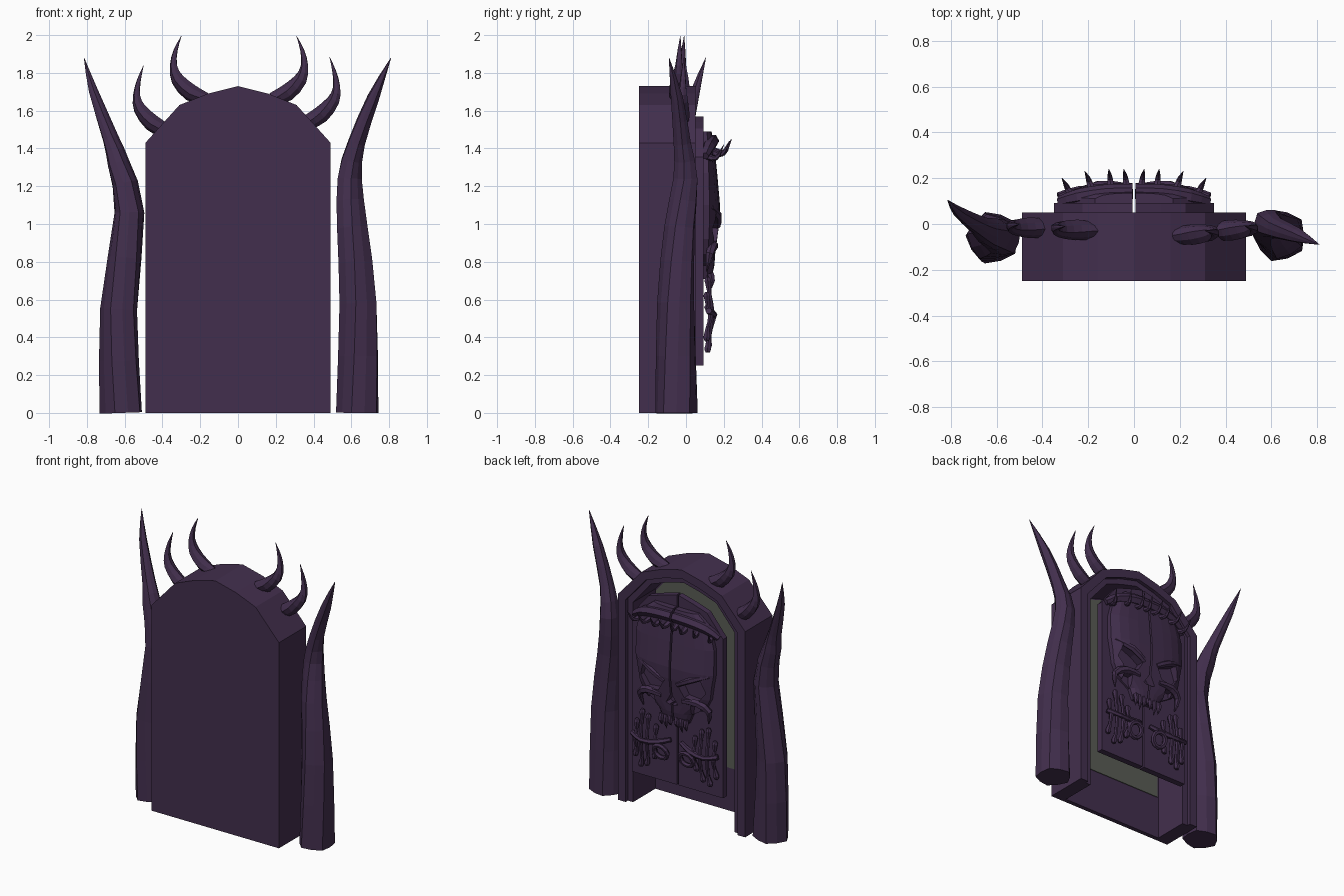
import bpy, bmesh, math
from mathutils import Vector

if "Cube" in bpy.data.objects:
    bpy.data.objects.remove(bpy.data.objects["Cube"])

def material(name, col):
    m = bpy.data.materials.new(name)
    m.diffuse_color = (*col, 1)
    m.use_nodes = True
    m.node_tree.nodes["Principled BSDF"].inputs["Base Color"].default_value = m.diffuse_color
    return m

PURPLE = material("dark_purple", (0.055, 0.028, 0.075))
VOID = material("dim_green_grey", (0.10, 0.11, 0.09))

def finish(name, bm, mat=PURPLE):
    bmesh.ops.recalc_face_normals(bm, faces=bm.faces)
    me = bpy.data.meshes.new(name)
    bm.to_mesh(me)
    bm.free()
    ob = bpy.data.objects.new(name, me)
    me.materials.append(mat)
    bpy.context.collection.objects.link(ob)
    return ob

def prism(name, pts, y0, y1, mat=PURPLE):
    """Extrude an (x, z) outline from y0 to y1."""
    bm = bmesh.new()
    f = bm.faces.new([bm.verts.new((x, y0, z)) for x, z in pts])
    r = bmesh.ops.extrude_face_region(bm, geom=[f])
    vs = [v for v in r["geom"] if isinstance(v, bmesh.types.BMVert)]
    bmesh.ops.translate(bm, verts=vs, vec=(0, y1 - y0, 0))
    return finish(name, bm, mat)

def spline(p, sub):
    """Catmull-Rom through 4-vectors (x, y, z, radius)."""
    p = [Vector(q) for q in p]
    e = [2 * p[0] - p[1]] + p + [2 * p[-1] - p[-2]]
    out = []
    for i in range(1, len(e) - 2):
        a, b, c, d = e[i - 1:i + 3]
        for k in range(sub):
            t = k / sub
            out.append(0.5 * (2 * b + (c - a) * t + (2 * a - 5 * b + 4 * c - d) * t * t
                              + (3 * b - a - 3 * c + d) * t ** 3))
    return out + [p[-1]]

def tube(name, path, n=8, sub=2, ridge=0.0, twist=0.0, up=(0, 1, 0)):
    """Tapered tube along (x, y, z, radius) points, optionally ridged and twisted."""
    pts = spline(path, sub)
    bm = bmesh.new()
    rings = []
    for i, p in enumerate(pts):
        t = (pts[min(i + 1, len(pts) - 1)] - pts[max(i - 1, 0)]).to_3d().normalized()
        a = t.cross(Vector(up)).normalized()
        b = a.cross(t)
        ring = []
        for k in range(n):
            w = 2 * math.pi * k / n + twist * i
            r = max(p[3], 0.001) * (1 - ridge * (k % 2))
            ring.append(bm.verts.new(p.to_3d() + r * (a * math.cos(w) + b * math.sin(w))))
        rings.append(ring)
    for r, q in zip(rings, rings[1:]):
        for k in range(n):
            bm.faces.new((r[k], r[(k + 1) % n], q[(k + 1) % n], q[k]))
    bm.faces.new(rings[0])
    bm.faces.new(rings[-1])
    return finish(name, bm)

def half_arch(d, drop=0.0):
    """Right side of the arch from spring to apex, inset by d."""
    return [(.49 - d, 1.43 - .4 * d - drop), (.31 - .6 * d, 1.63 - .75 * d - drop),
            (.16 - .3 * d, 1.69 - .93 * d - drop), (0, 1.73 - d - drop)]

def arch(d, z0=0.0):
    h = half_arch(d)
    return [(.49 - d, z0)] + h + [(-x, z) for x, z in h[-2::-1]] + [(-.49 + d, z0)]

# Arch body: closed front slab, stepped open frame behind it, dim inner surface
prism("front_slab", arch(0), -.25, -.22)
prism("outer_frame", arch(0) + arch(.06)[::-1], -.22, .05)
prism("inner_frame", arch(.06) + arch(.10)[::-1], -.22, .025)
prism("portal_surface", arch(.11, .3), -.22, -.215, VOID)

def cut(ob, cutter):
    cutter.hide_render = True
    m = ob.modifiers.new("cut", 'BOOLEAN')
    m.operation, m.object, m.solver = 'DIFFERENCE', cutter, 'EXACT'
    bpy.context.view_layer.objects.active = ob
    bpy.ops.object.modifier_apply(modifier="cut")
    bpy.data.objects.remove(cutter)

def half_skull(s):
    """Half relief face lofted from (z, half width, depth) rows."""
    rows = [(1.49, .17, .135), (1.42, .26, .15), (1.27, .30, .165), (1.10, .30, .18),
            (1.02, .285, .178), (.92, .27, .165), (.84, .23, .155), (.78, .13, .15), (.71, .10, .135)]
    bm = bmesh.new()
    loops = []
    for z, hw, y in rows:
        pr = [(.006, .085), (.006, y)] + [(hw * t, .1 + (y - .1) * math.sqrt(1 - t ** 3 * .9))
                                          for t in (.35, .6, .82, 1)] + [(hw, .085)]
        loops.append([bm.verts.new((s * x, yy, z)) for x, yy in pr])
    for a, b in zip(loops, loops[1:]):
        for k in range(len(a)):
            j = (k + 1) % len(a)
            bm.faces.new((a[k], a[j], b[j], b[k]))
    bm.faces.new(loops[0])
    bm.faces.new(loops[-1])
    return finish("skull_half", bm)

for s in (-1, 1):
    # Door leaf
    h = [p for p in half_arch(.14, .02)]
    leaf = [(.006, .25), (.35, .25)] + h[:-1] + [(.006, 1.57)]
    prism("door_leaf", [(s * x, z) for x, z in leaf], .05, .092)

    # Skull relief with eye socket, nose and cheek hollow
    skull = half_skull(s)
    for hole in ([(.06, .98), (.10, .91), (.20, .90), (.25, .97), (.22, 1.06), (.12, 1.02)],
                 [(-.01, .93), (.045, .84), (.02, .83), (-.01, .85)],
                 [(.14, .86), (.20, .86), (.21, .70), (.13, .70)]):
        cut(skull, prism("cutter", [(s * x, z) for x, z in hole], .105, .3))
    # Brow ridge, cheekbone hook and teeth
    tube("brow", [(s * .05, .165, .99, .018), (s * .15, .17, 1.045, .022), (s * .27, .13, 1.09, .015)], 6)
    tube("cheekbone", [(s * .08, .15, .88, .02), (s * .19, .145, .885, .025),
                       (s * .265, .125, .84, .022), (s * .25, .11, .75, .004)], 6)
    for x, z in ((.025, .67), (.06, .64), (.095, .66)):
        tube("tooth", [(s * x, .13, .74, .018), (s * x, .138, .70, .017), (s * x, .125, z, .001)], 6)

    # Spiked crown over the forehead
    tube("crown_band", [(s * .006, .14, 1.44, .036), (s * .12, .137, 1.435, .036),
                        (s * .24, .12, 1.41, .034), (s * .325, .10, 1.36, .022)], 6, 2, up=(0, 0, 1))
    for x, y, tx, z in ((.03, .14, .045, 1.39), (.10, .14, .11, 1.385),
                        (.18, .13, .215, 1.38), (.27, .10, .315, 1.36)):
        tube("crown_spike", [(s * x, y, z, .02), (s * (x + tx) / 2, y + .06, z - .01, .013),
                             (s * tx, y + .10, z + .06, .001)], 6, 3, up=(1, 0, 0))

    # Bone hand: upright finger bones, knuckles and crossing bone
    for x, y, z0, z1 in ((.15, .115, .42, .62), (.205, .12, .36, .68), (.255, .115, .34, .70), (.30, .11, .40, .62)):
        zm = (z0 + z1) / 2
        tube("finger_bone", [(s * (x + .01), y, z0 - .02, .012), (s * (x + .01), y, z0, .02),
                             (s * x, y + .005, z0 + .05, .011), (s * x, y + .02, zm, .015),
                             (s * x, y + .005, z1 - .05, .011), (s * x, y, z1, .02),
                             (s * x, y, z1 + .02, .01)], 6)
    tube("crossing_bone", [(s * .04, .11, .56, .015), (s * .13, .135, .53, .02), (s * .24, .15, .52, .016),
                           (s * .33, .12, .54, .018)], 6, up=(0, 0, 1))
    # Door ring
    bpy.ops.mesh.primitive_torus_add(major_segments=12, minor_segments=6, major_radius=.05, minor_radius=.016,
                                     location=(s * .10, .135, .47), rotation=(math.pi / 2 - .3, 0, 0))
    ring = bpy.context.object
    ring.name = "door_ring"
    ring.data.materials.append(PURPLE)

# Twisted thorn pillars at both sides
tube("left_thorn", [(-.615, -.06, 0, .118), (-.627, -.06, .55, .104), (-.575, -.06, 1.06, .083),
                    (-.635, -.035, 1.32, .062), (-.675, -.01, 1.45, .045), (-.765, .05, 1.70, .026),
                    (-.815, .105, 1.88, .001)], 10, 2, .1, .08)
tube("right_thorn", [(.637, -.05, 0, .118), (.64, -.05, .58, .104), (.605, -.03, .98, .085),
                     (.588, -.0, 1.24, .068), (.625, -.02, 1.43, .048), (.715, -.05, 1.67, .034),
                     (.81, -.09, 1.88, .001)], 10, 2, .1, -.08)

# Curved horns on the arch: s, y, then x, z shift for each
inner = [(.17, 1.66, .035), (.25, 1.695, .046), (.32, 1.765, .038), (.342, 1.84, .022), (.33, 1.92, .012), (.30, 1.995, .001)]
outer = [(.38, 1.49, .04), (.455, 1.535, .046), (.52, 1.61, .036), (.537, 1.68, .022), (.525, 1.76, .012), (.50, 1.84, .001)]
for name, prof, s, y, dx, dz in (("inner_horn", inner, -1, -.03, 0, 0), ("inner_horn", inner, 1, -.05, .01, 0),
                                 ("outer_horn", outer, -1, -.02, 0, 0), ("outer_horn", outer, 1, -.03, -.015, .045)):
    tube(name, [(s * (x + dx), y + .004 * i, z + dz, r) for i, (x, z, r) in enumerate(prof)], 8, 2, .12, .1)
